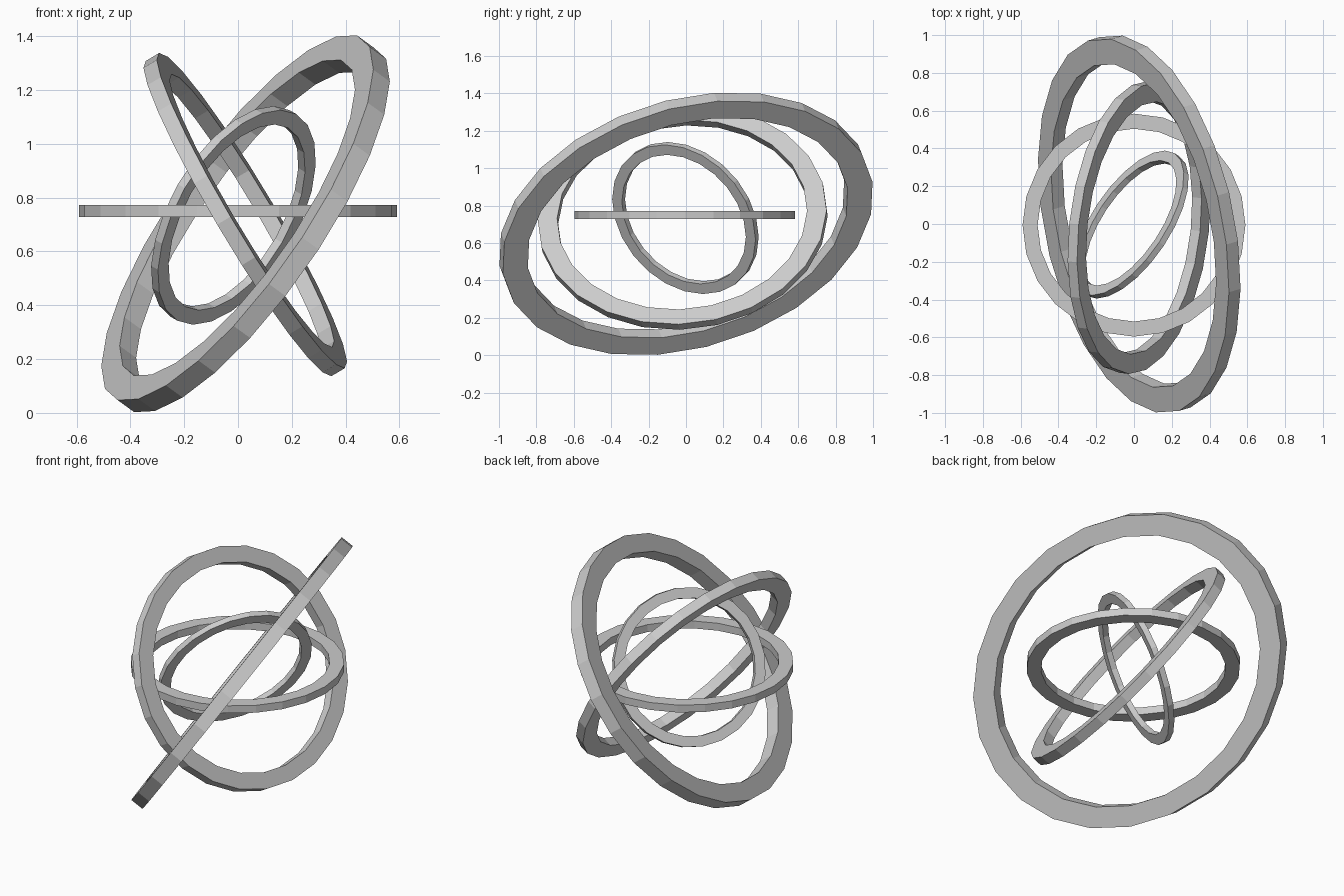
import bpy, bmesh
from math import cos, sin, tau
from mathutils import Vector, Matrix

if "Cube" in bpy.data.objects:
    bpy.data.objects.remove(bpy.data.objects["Cube"])

SIDES = 24
INNER = 0.865   # inner / outer radius


def ring(name, centre, normal, long_axis, long_r, short_r, thick):
    """Flat-sided oval band with a rectangular section, lying across its normal."""
    n = Vector(normal).normalized()
    u = Vector(long_axis)
    u = (u - n * u.dot(n)).normalized()
    v = n.cross(u)
    bm = bmesh.new()
    loops = []
    for k in range(SIDES):
        c, s = cos(tau * k / SIDES), sin(tau * k / SIDES)
        section = ((1, -.5), (1, .5), (INNER, .5), (INNER, -.5))
        loops.append([bm.verts.new((r * c * long_r, r * s * short_r, h * thick))
                      for r, h in section])
    for k in range(SIDES):
        a, b = loops[k], loops[(k + 1) % SIDES]
        for i in range(4):
            j = (i + 1) % 4
            bm.faces.new((a[i], b[i], b[j], a[j]))
    bmesh.ops.recalc_face_normals(bm, faces=bm.faces)
    me = bpy.data.meshes.new(name)
    bm.to_mesh(me)
    bm.free()
    ob = bpy.data.objects.new(name, me)
    bpy.context.collection.objects.link(ob)
    rot = Matrix((u, v, n)).transposed().to_4x4()
    ob.matrix_world = Matrix.Translation(centre) @ rot
    return ob


# Four nested rings, largest to smallest
ring("outer_ring", (.028, 0, .703), (.786, .236, -.571), (-.119, 1, .249), 1.025, .81, .078)
ring("second_ring", (.027, -.018, .737), (.856, -.103, .507), (.103, 1, .029), .777, .68, .058)
ring("level_ring", (0, -.006, .75), (0, 0, 1), (1, 0, 0), .59, .59, .045)
ring("inner_ring", (-.017, -.003, .734), (.748, -.501, -.434), (.5, .8, 0), .443, .443, .034)
